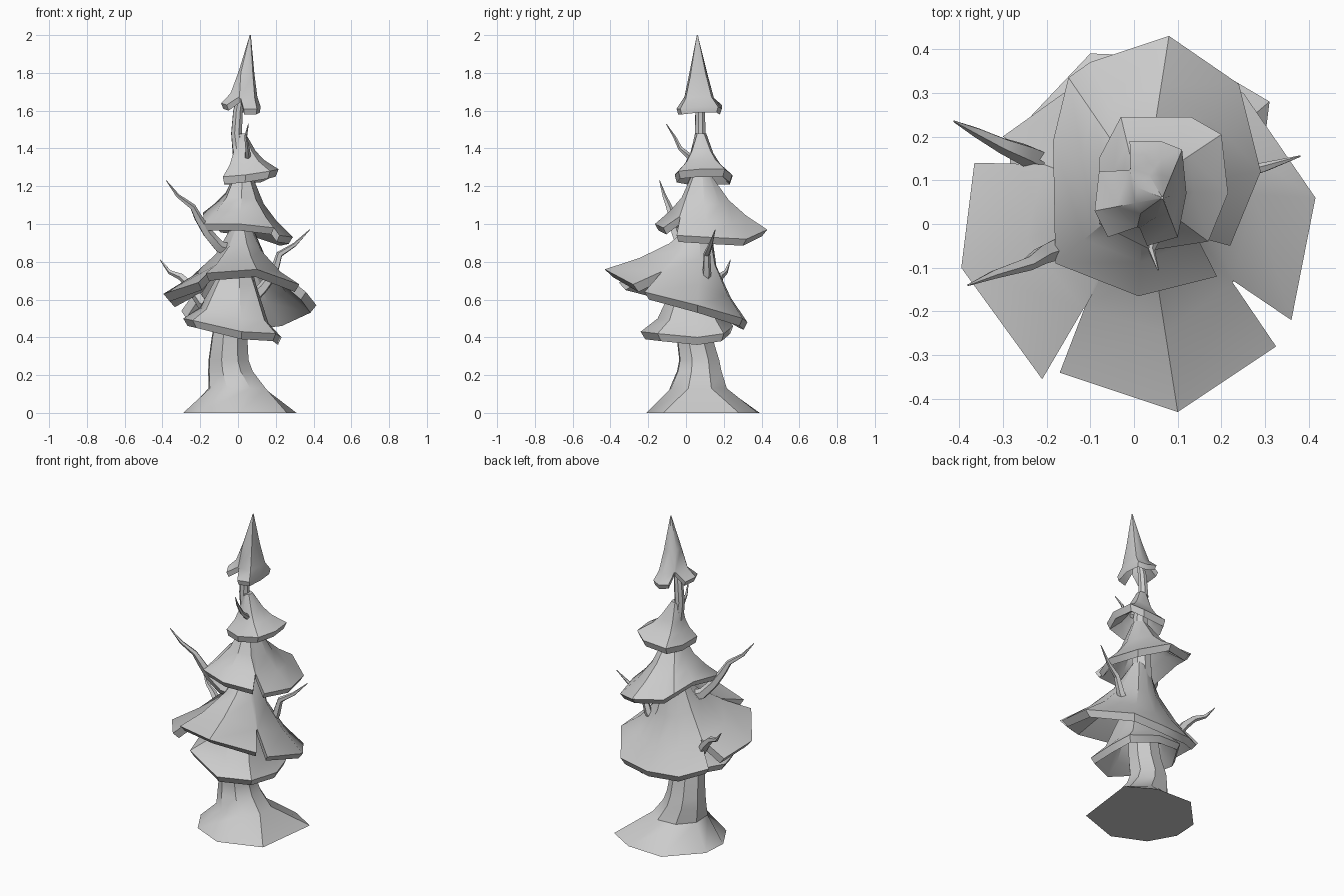
import bpy, bmesh, math
from mathutils import Vector

if "Cube" in bpy.data.objects:
    bpy.data.objects.remove(bpy.data.objects["Cube"])


def finish(name, bm):
    bmesh.ops.remove_doubles(bm, verts=bm.verts, dist=1e-5)
    bmesh.ops.recalc_face_normals(bm, faces=bm.faces)
    me = bpy.data.meshes.new(name)
    bm.to_mesh(me)
    bm.free()
    ob = bpy.data.objects.new(name, me)
    bpy.context.collection.objects.link(ob)
    bpy.ops.object.select_all(action='DESELECT')
    ob.select_set(True)
    bpy.context.view_layer.objects.active = ob
    bpy.ops.object.shade_smooth_by_angle(angle=math.radians(35))


def loft(name, rings):
    """Closed tube through rings of equal point count."""
    bm = bmesh.new()
    vs = [[bm.verts.new(p) for p in r] for r in rings]
    n = len(vs[0])
    for a, b in zip(vs, vs[1:]):
        for i in range(n):
            k = (i + 1) % n
            bm.faces.new((a[i], a[k], b[k], b[i]))
    bm.faces.new(vs[0])
    bm.faces.new(vs[-1])
    finish(name, bm)


def skirt(name, rim, apex, top_r, mids, t, gaps=()):
    """Flared foliage layer with thickness; gaps are slits after those rim points."""
    bm = bmesh.new()
    apex = Vector(apex)
    rim = [Vector(p) for p in rim]
    n = len(rim)

    def ring(f, h, inner):
        out = []
        for p in rim:
            d = p - apex
            flat = Vector((d.x, d.y, 0))
            off = flat.normalized() * top_r if f is None else flat * f
            if inner:
                off *= 0.92
            z = p.z + (apex.z - p.z) * h - (t if inner else 0)
            out.append(bm.verts.new((apex.x + off.x, apex.y + off.y, z)))
        return out

    levels = [(1, 0)] + mids + [(None, 1)]
    outer = [ring(f, h, False) for f, h in levels]
    inner = [ring(f, h, True) for f, h in levels]
    for i in range(n):
        k = (i + 1) % n
        start = 1 if i in gaps else 0
        for s in (outer, inner):
            if start:  # slit closes to a point
                s[1][i].co = s[1][i].co.lerp(s[1][k].co, 0.45)
                s[1][k].co = s[1][k].co.lerp(s[1][i].co, 0.85)
            for a, b in zip(s[start:], s[start + 1:]):
                bm.faces.new((a[i], a[k], b[k], b[i]))
        o, q = outer[start], inner[start]
        bm.faces.new((o[i], o[k], q[k], q[i]))
        if start:
            for m in (i, k):
                bm.faces.new((outer[0][m], outer[1][m], inner[1][m], inner[0][m]))
    bm.faces.new(outer[-1])
    bm.faces.new(inner[-1])
    finish(name, bm)


def branch(name, path, r, sides=5):
    pts = [Vector(p) for p in path]
    rings = []
    for j, p in enumerate(pts):
        d = pts[min(j + 1, len(pts) - 1)] - pts[max(j - 1, 0)]
        q = d.to_track_quat('Z', 'Y')
        rad = r * (1 - j / (len(pts) - 1)) ** 0.8 + 0.002
        rings.append([p + q @ Vector((rad * math.cos(a), rad * math.sin(a), 0))
                      for a in [math.tau * i / sides for i in range(sides)]])
    loft(name, rings)


# Trunk with an irregular flared foot
foot = [(.31, .28, 0), (.14, .38, 0), (-.1, .39, 0), (-.28, .2, 0),
        (-.29, .04, 0), (-.2, -.12, 0), (0, -.21, 0), (.26, -.12, 0)]
stations = [(-.005, .065, .13, .16), (-.04, .07, .22, .125), (-.05, .07, .28, .112),
            (-.045, .045, .4, .1), (0, .06, .7, .08), (.01, .08, 1, .06),
            (.02, .08, 1.3, .045), (-.008, .075, 1.48, .03), (0, .075, 1.6, .027),
            (.02, .07, 1.72, .015)]
rings = [foot]
for x, y, z, r in stations:
    rings.append([(x + r * math.cos(.45 + i * math.pi / 4),
                   y + r * math.sin(.45 + i * math.pi / 4), z) for i in range(8)])
loft("trunk", rings)

# Foliage layers, bottom to top
skirt("foliage_bottom",
      [(.23, .06, .4), (.2, .2, .42), (.02, .25, .46), (-.18, .2, .5),
       (-.29, .02, .5), (-.24, -.14, .49), (.02, -.24, .43), (.2, -.15, .42)],
      (0, .06, .78), .07, [(.7, .2), (.42, .72)], .04)

skirt("foliage_large",
      [(.415, .06, .57), (.25, .3, .5), (.05, .325, .48), (-.16, .3, .49),
       (-.3, .2, .54), (-.365, .14, .6), (-.395, -.1, .63), (-.21, -.355, .69),
       (-.17, -.34, .74), (.1, -.43, .76), (.325, -.28, .68), (.36, -.22, .64)],
      (.02, .08, 1.0), .05, [(.64, .25), (.33, .57)], .04, {4, 7, 10})

skirt("foliage_middle",
      [(.29, .12, .93), (.24, .32, .92), (.08, .43, .97), (-.1, .37, .99),
       (-.15, .335, 1.03), (-.185, .19, 1.06), (-.18, -.09, 1.0),
       (.01, -.165, 1.0), (.19, -.12, .98), (.22, -.05, .94)],
      (.025, .08, 1.27), .045, [(.68, .25), (.42, .52)], .035, {8})

skirt("foliage_upper",
      [(.215, .07, 1.29), (.2, .205, 1.29), (.13, .245, 1.26), (-.03, .245, 1.25),
       (-.08, .15, 1.25), (-.08, 0, 1.25), (.04, -.06, 1.26), (.17, -.04, 1.28)],
      (.01, .078, 1.48), .03, [(.62, .26), (.4, .52)], .04)

skirt("foliage_tip",
      [(.12, .07, 1.62), (.11, .17, 1.62), (.06, .19, 1.61), (-.01, .19, 1.63),
       (-.08, .12, 1.64), (-.09, .03, 1.64), (-.06, -.03, 1.63),
       (.03, -.05, 1.61), (.1, -.03, 1.61)],
      (.065, .06, 2.0), .003, [(.68, .14), (.4, .46)], .03, {3, 6})

# Bare branches
branch("branch_left_upper",
       [(0, .02, .85), (-.1, -.02, .88), (-.16, -.05, .95), (-.21, -.07, 1.03),
        (-.24, -.09, 1.09), (-.32, -.115, 1.15), (-.38, -.14, 1.23)], .036)
branch("branch_left_lower",
       [(-.08, .09, .55), (-.19, .13, .58), (-.25, .16, .67), (-.3, .18, .72),
        (-.36, .21, .745), (-.412, .235, .81)], .036)
branch("branch_right",
       [(.05, .08, .58), (.13, .09, .66), (.19, .11, .74), (.22, .11, .84),
        (.3, .13, .89), (.38, .155, .97)], .034)
branch("branch_front_small",
       [(.03, .06, 1.33), (.052, .015, 1.36), (.05, -.03, 1.4), (.04, -.06, 1.46),
        (.055, -.105, 1.53)], .018)
